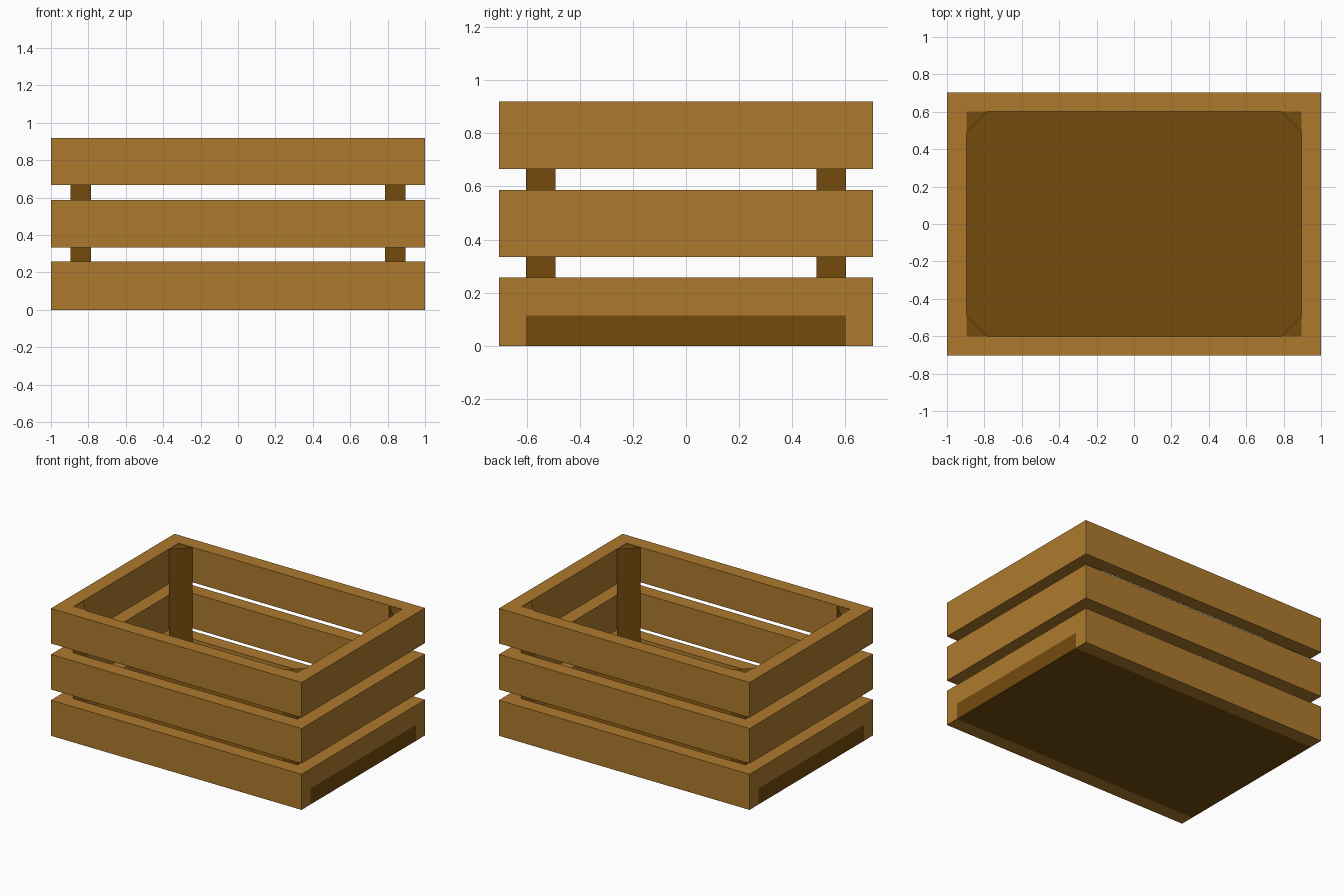
import bpy, bmesh

if "Cube" in bpy.data.objects:
    bpy.data.objects.remove(bpy.data.objects["Cube"])


def material(name, color):
    m = bpy.data.materials.new(name)
    m.diffuse_color = color
    m.use_nodes = True
    m.node_tree.nodes["Principled BSDF"].inputs["Base Color"].default_value = m.diffuse_color
    return m


light = material("light_wood", (0.42, 0.195, 0.027, 1))
dark = material("dark_wood", (0.175, 0.07, 0.004, 1))


def prism(name, outline, z0, z1, mat):
    """Extrude a flat outline from z0 up to z1."""
    bm = bmesh.new()
    face = bm.faces.new([bm.verts.new((x, y, z0)) for x, y in outline])
    top = bmesh.ops.extrude_face_region(bm, geom=[face])["geom"]
    bmesh.ops.translate(bm, vec=(0, 0, z1 - z0),
                        verts=[v for v in top if isinstance(v, bmesh.types.BMVert)])
    bmesh.ops.recalc_face_normals(bm, faces=bm.faces)
    mesh = bpy.data.meshes.new(name)
    bm.to_mesh(mesh)
    bm.free()
    mesh.materials.append(mat)
    obj = bpy.data.objects.new(name, mesh)
    bpy.context.collection.objects.link(obj)


def board(name, x0, x1, y0, y1, z0, z1, mat):
    prism(name, [(x0, y0), (x1, y0), (x1, y1), (x0, y1)], z0, z1, mat)


X, Y, IX, IY = 1.0, 0.704, 0.895, 0.602   # outer and inner half sizes
FLOOR, TOP, POST = 0.115, 0.919, 0.11

# floor slab, its ends showing under the side slats
board("floor", -X, X, -IY, IY, 0, FLOOR, dark)

# three rows of slats; the lowest side slats rest on the floor
for row, (z0, z1) in enumerate([(0, 0.257), (0.334, 0.587), (0.666, TOP)], 1):
    board(f"front_slat_{row}", -X, X, -Y, -IY, z0, z1, light)
    board(f"back_slat_{row}", -X, X, IY, Y, z0, z1, light)
    zs = max(z0, FLOOR)
    board(f"left_slat_{row}", -X, -IX, -IY, IY, zs, z1, light)
    board(f"right_slat_{row}", IX, X, -IY, IY, zs, z1, light)

# triangular corner posts
for side, sx in (("left", -1), ("right", 1)):
    for end, sy in (("front", -1), ("back", 1)):
        prism(f"{end}_{side}_post",
              [(sx * IX, sy * IY), (sx * (IX - POST), sy * IY), (sx * IX, sy * (IY - POST))],
              FLOOR, TOP - 0.003, dark)
